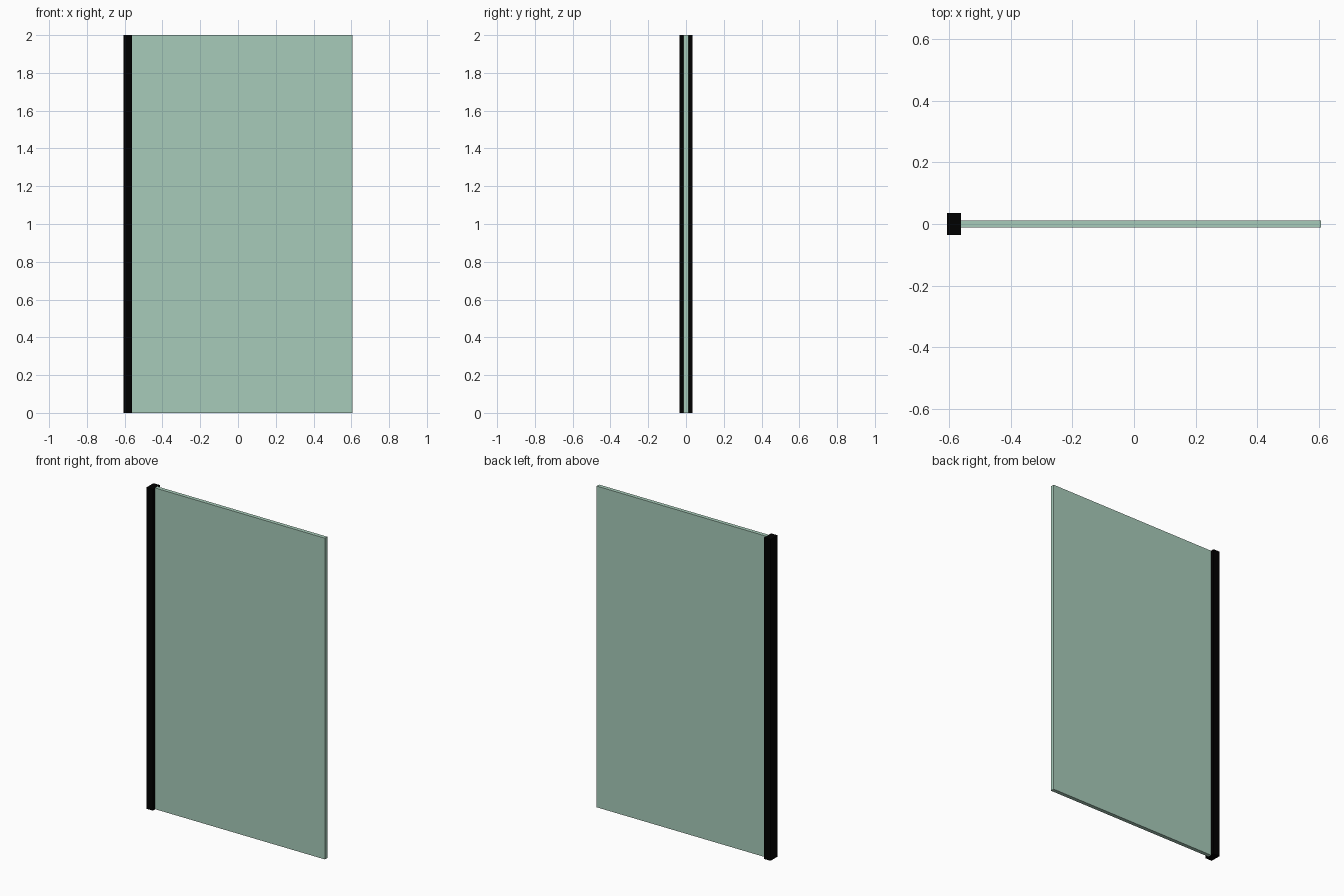
import bpy

if "Cube" in bpy.data.objects:
    bpy.data.objects.remove(bpy.data.objects["Cube"])


def material(name, color):
    m = bpy.data.materials.new(name)
    m.diffuse_color = color
    m.use_nodes = True
    m.node_tree.nodes["Principled BSDF"].inputs["Base Color"].default_value = m.diffuse_color
    return m


def box(name, x0, x1, depth, z0, z1, mat):
    bpy.ops.mesh.primitive_cube_add(size=1, location=((x0 + x1) / 2, 0, (z0 + z1) / 2))
    ob = bpy.context.object
    ob.name = name
    ob.scale = (x1 - x0, depth, z1 - z0)
    bpy.ops.object.transform_apply(location=False, rotation=False, scale=True)
    ob.data.materials.append(mat)
    return ob


black = material("black_metal", (0.0, 0.0, 0.0, 1))
glass = material("green_glass", (0.39, 0.60, 0.49, 0.4))

# Upright wall post along the left edge
box("wall_post", -0.607, -0.562, 0.07, 0, 2, black)

# Tall glass pane butting against the post
box("glass_pane", -0.562, 0.607, 0.024, 0, 2, glass)
